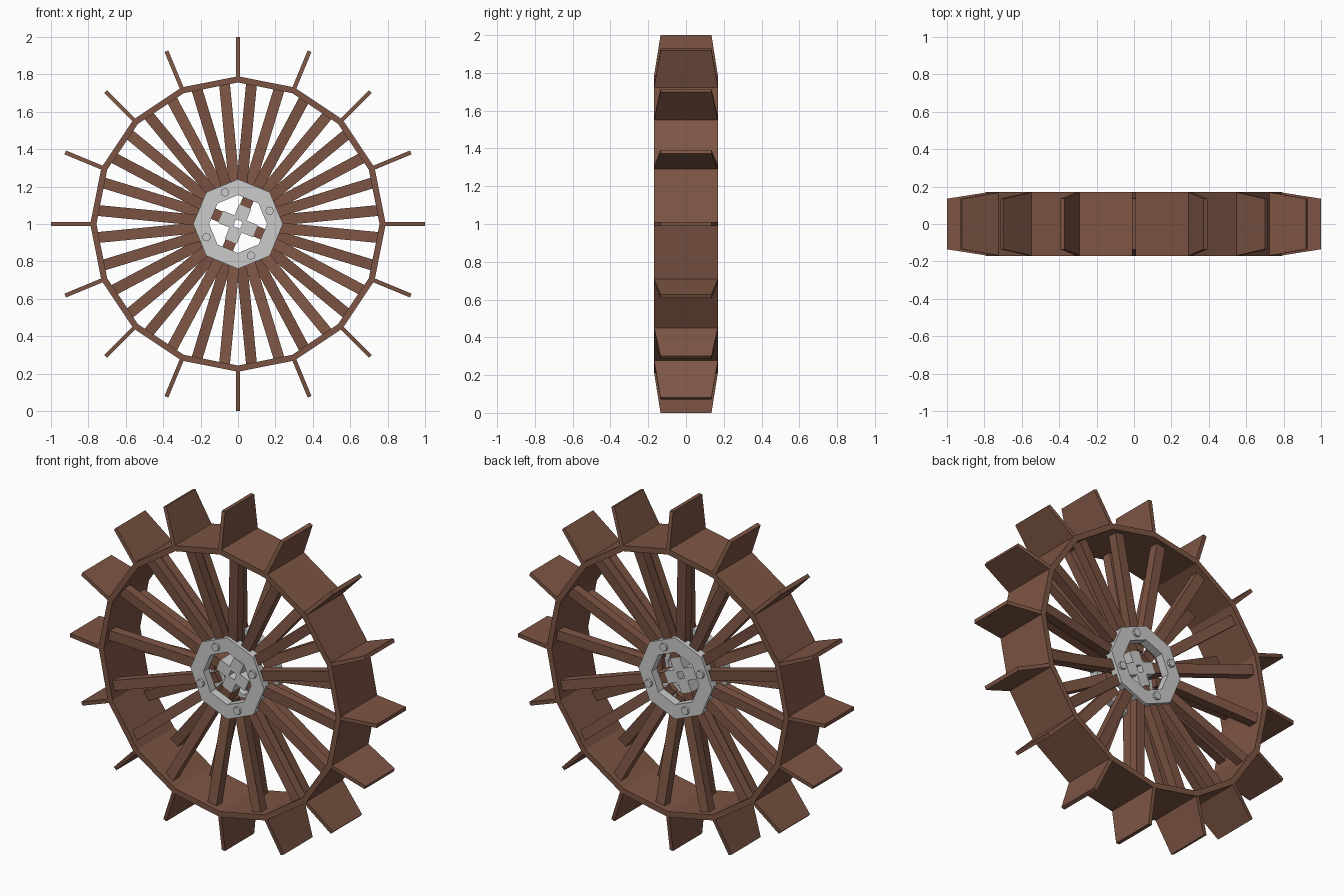
import bpy, bmesh
from math import sin, cos, radians, pi

if "Cube" in bpy.data.objects:
    bpy.data.objects.remove(bpy.data.objects["Cube"])

CZ = 1.0
wood = bpy.data.materials.new("brown_wood")
wood.diffuse_color = (0.205, 0.091, 0.058, 1)
wood.use_nodes = True
wood.node_tree.nodes["Principled BSDF"].inputs["Base Color"].default_value = wood.diffuse_color


def finish(name, bm, mat=None):
    bmesh.ops.recalc_face_normals(bm, faces=bm.faces)
    me = bpy.data.meshes.new(name)
    bm.to_mesh(me)
    bm.free()
    ob = bpy.data.objects.new(name, me)
    bpy.context.collection.objects.link(ob)
    if mat:
        me.materials.append(mat)
    return ob


def polar(r, a, y, t=0.0):
    """Point at radius r and angle a in the wheel plane, shifted sideways by t."""
    return (r * cos(a) - t * sin(a), y, CZ + r * sin(a) + t * cos(a))


def beam(bm, a, r0, r1, w, ya, yb):
    """Radial beam; ya and yb are the (min, max) depth at the inner and outer end."""
    h = w / 2
    ends = []
    for r, (y0, y1) in ((r0, ya), (r1, yb)):
        ends.append([bm.verts.new(polar(r, a, y, t))
                     for y, t in ((y0, -h), (y1, -h), (y1, h), (y0, h))])
    p, q = ends
    bm.faces.new(p)
    bm.faces.new(q[::-1])
    for i in range(4):
        j = (i + 1) % 4
        bm.faces.new((p[i], q[i], q[j], p[j]))


def ring(bm, n, ri, ro, y0, y1, turn=0.0):
    """Polygonal ring with a rectangular section."""
    sec = ((ri, y0), (ro, y0), (ro, y1), (ri, y1))
    loops = [[bm.verts.new(polar(r, turn + 2 * pi * k / n, y)) for r, y in sec]
             for k in range(n)]
    for k in range(n):
        a, b = loops[k], loops[(k + 1) % n]
        for i in range(4):
            j = (i + 1) % 4
            bm.faces.new((a[i], b[i], b[j], a[j]))


def bolt(bm, a, r, rad, y0, y1):
    """Eight-sided bolt along the axle direction."""
    x, _, z = polar(r, a, 0)
    rows = [[bm.verts.new((x + rad * cos(k * pi / 4), y, z + rad * sin(k * pi / 4)))
             for k in range(8)] for y in (y0, y1)]
    bm.faces.new(rows[0])
    bm.faces.new(rows[1][::-1])
    for k in range(8):
        j = (k + 1) % 8
        bm.faces.new((rows[0][k], rows[1][k], rows[1][j], rows[0][j]))


# Sixteen-sided wooden rim
bm = bmesh.new()
ring(bm, 16, 0.757, 0.79, -0.17, 0.17)
finish("rim", bm, wood)

# Tapered paddles on the rim corners
bm = bmesh.new()
for k in range(16):
    beam(bm, k * pi / 8, 0.78, 1.0, 0.022, (-0.17, 0.17), (-0.135, 0.135))
finish("paddles", bm, wood)

# Two staggered layers of spokes, plus ring plates and bolts on each side
for side, label in ((-1, "front"), (1, "back")):
    bm = bmesh.new()
    for k in range(16):
        a = radians(22.5 * k + 5.5 * side)
        ya = sorted((side * 0.02, side * 0.075))
        yb = sorted((side * 0.085, side * 0.14))
        beam(bm, a, 0.17, 0.755, 0.058, ya, yb)
    finish(label + "_spokes", bm, wood)

    bm = bmesh.new()
    ring(bm, 8, 0.155, 0.24, *sorted((side * 0.05, side * 0.10)))
    finish(label + "_hub_ring", bm)

    bm = bmesh.new()
    for k in range(4):
        a = radians(90 * k - 22.5 * side)
        bolt(bm, a, 0.183, 0.023, *sorted((side * 0.09, side * 0.115)))
    finish(label + "_bolts", bm)

# Central cross with a square axle hole: square collar plus four arms
cross = radians(67.5)
bm = bmesh.new()
ring(bm, 4, 0.028, 0.052, -0.05, 0.05, cross + pi / 4)
for k in range(4):
    beam(bm, cross + k * pi / 2, 0.0365, 0.1, 0.07, (-0.05, 0.05), (-0.05, 0.05))
finish("axle_cross", bm)

# Wooden blocks joining the cross to the hub
bm = bmesh.new()
for k in range(4):
    beam(bm, cross + k * pi / 2, 0.1, 0.19, 0.06, (-0.045, 0.045), (-0.045, 0.045))
finish("hub_blocks", bm, wood)
